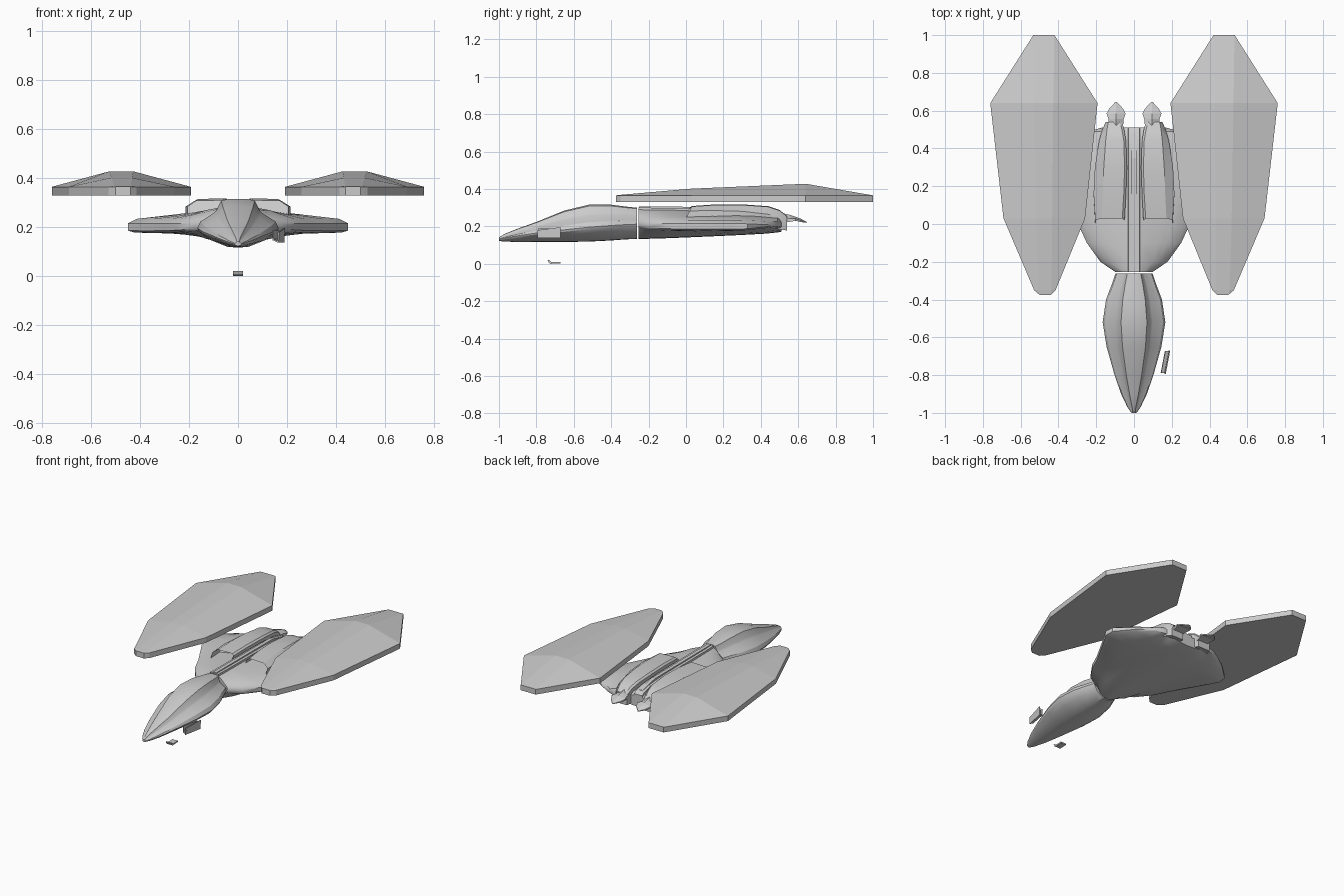
import bpy, bmesh, math


def finish(name, bm, angle=30, mirror=False):
    bmesh.ops.remove_doubles(bm, verts=bm.verts, dist=0.0005)
    bmesh.ops.recalc_face_normals(bm, faces=bm.faces)
    me = bpy.data.meshes.new(name)
    bm.to_mesh(me)
    bm.free()
    if angle:
        me.polygons.foreach_set("use_smooth", [True] * len(me.polygons))
        me.set_sharp_from_angle(angle=math.radians(angle))
    ob = bpy.data.objects.new(name, me)
    bpy.context.collection.objects.link(ob)
    if mirror:
        m = ob.modifiers.new("mirror", "MIRROR")
        m.use_mirror_merge = False
    return ob


def loft(sections):
    """Skin closed cross-sections (equal point counts) and cap both ends."""
    bm = bmesh.new()
    rings = [[bm.verts.new(p) for p in s] for s in sections]
    for a, b in zip(rings, rings[1:]):
        n = len(a)
        for i in range(n):
            bm.faces.new((a[i], a[(i + 1) % n], b[(i + 1) % n], b[i]))
    caps = [bm.faces.new(rings[0]), bm.faces.new(rings[-1])]
    return bm, caps


def symmetric(y, half):
    """Full ring from a right half profile running bottom to top."""
    return ([(x, y, z) for x, z in half] +
            [(-x, y, z) for x, z in reversed(half) if x > 1e-6])


# Forward fuselage: y, half width, bottom, widest height, top, canopy half width
nose = [
    (-1.00, .014, .122, .132, .142, .006),
    (-0.97, .035, .119, .138, .160, .012),
    (-0.90, .068, .117, .150, .188, .030),
    (-0.80, .103, .117, .165, .224, .052),
    (-0.65, .145, .117, .182, .285, .078),
    (-0.52, .166, .119, .196, .316, .088),
    (-0.40, .148, .125, .205, .316, .076),
    (-0.32, .118, .131, .210, .306, .060),
    (-0.262, .098, .133, .212, .300, .045),
]
rings = []
for y, w, zb, zm, zt, c in nose:
    h = zt - zm
    rings.append(symmetric(y, [
        (0, zb), (w * .28, zb + .002), (w * .75, zb + (zm - zb) * .45),
        (w * .97, zm - .012 * w / .16), (w, zm), (w * .93, zm + h * .22),
        (c * 1.12, zm + h * .52), (c, zm + h * .62),
        (c * .78, zt - h * .06), (c * .4, zt), (0, zt)]))
finish("forward_fuselage", loft(rings)[0], 28)

# Rear fuselage blended with the wings: y, half width, bottom, tip low, tip high, top
rear = [
    (-.253, .100, .133, .195, .225, .302),
    (-.20, .178, .134, .185, .222, .300),
    (-.10, .250, .137, .180, .222, .299),
    (.00, .296, .141, .178, .222, .298),
    (.14, .375, .147, .177, .222, .297),
    (.27, .450, .153, .178, .222, .295),
    (.33, .447, .156, .180, .220, .292),
    (.42, .350, .161, .190, .216, .285),
    (.49, .245, .168, .200, .214, .270),
    (.51, .170, .172, .195, .215, .255),
]
rings = []
for y, w, zb, lo, hi, zt in rear:
    k = min(.13, w * .55)
    rings.append(symmetric(y, [
        (0, zb), (k * .5, zb + .003), (k, zb + (lo - zb) * .35),
        (k + (w - k) * .45, zb + (lo - zb) * .85), (w * .94, lo), (w, lo + .008),
        (w, hi - .006), (w * .92, hi + .012), (k + (w - k) * .4, hi + .03),
        (k, hi + (zt - hi) * .62), (.032, zt - .012), (.03, zt), (0, zt)]))
finish("wing_body", loft(rings)[0], 32)

# Central spine strip with a fine groove either side
bm, _ = loft([[(x, y, z) for x, z in ((-.012, .25), (.012, .25), (.012, zt), (-.012, zt))]
              for y, zt in ((-.25, .306), (.35, .304), (.48, .275))])
finish("spine", bm, 0)

# Engine nacelles: y, inner x, outer top x, outer x, base, top, lip rake
nac = [
    (.03, .050, .172, .205, .245, .309, .05),
    (.16, .042, .165, .214, .235, .318, 0),
    (.30, .038, .160, .207, .225, .318, 0),
    (.44, .042, .150, .185, .200, .308, 0),
    (.50, .052, .143, .168, .185, .288, 0),
    (.54, .062, .136, .150, .178, .256, 0),
]
rings = [[(xi, y - r, zb), (xo, y - r * .6, zb), (xo, y - r * .2, zb + (zt - zb) * .6),
          (xt, y, zt - .003), (xi + .012, y, zt), (xi, y - r * .2, zt - .01)]
         for y, xi, xt, xo, zb, zt, r in nac]
bm, caps = loft(rings)
bmesh.ops.inset_region(bm, faces=[caps[0]], thickness=.008)
bmesh.ops.translate(bm, verts=caps[0].verts, vec=(0, .09, 0))
finish("engine_nacelle", bm, 30, True)

# Pointed exhaust petals behind each nacelle
rings = []
for y, w, lo, hi in ((.50, .036, .215, .275), (.555, .040, .225, .262),
                     (.585, .050, .230, .252), (.612, .036, .224, .242),
                     (.645, .004, .219, .225)):
    rings.append([(.095 + a * w, y, z) for a, z in (
        (-1, lo), (1, lo), (1, lo + (hi - lo) * .5), (0, hi), (-1, lo + (hi - lo) * .5))])
finish("exhaust_petal", loft(rings)[0], 0, True)

# Large overhead panels: y, centre, half width, ridge half width, ridge height
rings = []
for y, c, w, r, zt in ((-.375, .470, .030, .029, .366), (-.350, .472, .057, .035, .369),
                       (.03, .475, .216, .042, .402), (.64, .477, .284, .050, .428),
                       (1.0, .477, .056, .055, .366)):
    rings.append([(c - w, y, .33), (c + w, y, .33), (c + w, y, .365),
                  (c + r, y, zt), (c - r, y, zt), (c - w, y, .365)])
finish("overhead_panel", loft(rings)[0], 0, True)

# Folded door beside the nose on the right
bm, _ = loft([[(x + s, y + s * .3, z) for x, z in
               ((.141, .188), (.141, .147), (.164, .137), (.164, .142), (.146, .151), (.146, .188))]
              for y, s in ((-.79, 0), (-.68, .022))])
finish("side_door_inner", bm, 0)
bm, _ = loft([[(x + s, y, z) for x, z in
               ((.160, .137), (.166, .137), (.168, zt), (.162, zt))]
              for y, s, zt in ((-.795, 0, .180), (-.67, .024, .196))])
finish("side_door_outer", bm, 0)

# Small bent step plate on the ground below the nose
prof = [(-.74, .020), (-.735, .008), (-.725, 0), (-.67, .003),
        (-.67, .011), (-.722, .010), (-.730, .020)]
bm, _ = loft([[(x, y, z) for y, z in prof] for x in (-.02, .02)])
finish("step_plate", bm, 0)
